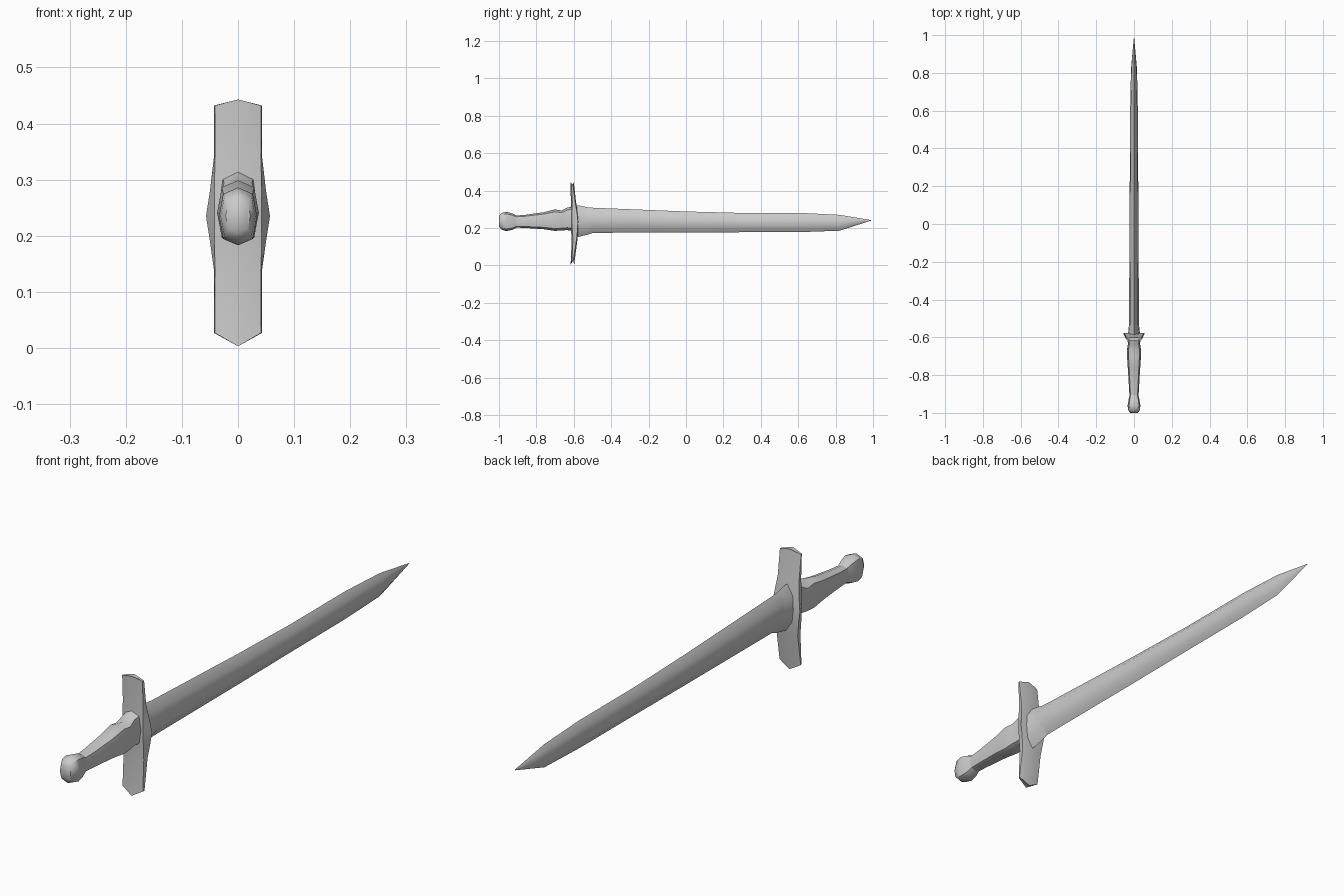
import bpy, bmesh
from math import radians

if "Cube" in bpy.data.objects:
    bpy.data.objects.remove(bpy.data.objects["Cube"])


def loft(name, rings, angle=50):
    """Skin a list of equal-length point rings and cap both ends."""
    bm = bmesh.new()
    loops = [[bm.verts.new(p) for p in ring] for ring in rings]
    n = len(loops[0])
    for a, b in zip(loops, loops[1:]):
        for i in range(n):
            j = (i + 1) % n
            bm.faces.new((a[i], a[j], b[j], b[i]))
    bm.faces.new(loops[0])
    bm.faces.new(loops[-1])
    bmesh.ops.remove_doubles(bm, verts=bm.verts, dist=1e-5)
    bmesh.ops.recalc_face_normals(bm, faces=bm.faces)
    mesh = bpy.data.meshes.new(name)
    bm.to_mesh(mesh)
    bm.free()
    ob = bpy.data.objects.new(name, mesh)
    bpy.context.collection.objects.link(ob)
    bpy.context.view_layer.objects.active = ob
    ob.select_set(True)
    bpy.ops.object.shade_smooth_by_angle(angle=radians(angle))
    ob.select_set(False)
    return ob


def along_y(section, stations):
    """Place a unit section at stations (y, half width, bottom z, top z)."""
    return [[(u * w, y, (lo + hi) / 2 + v * (hi - lo) / 2) for u, v in section]
            for y, w, lo, hi in stations]


OCTAGON = [(0, 1), (.78, .78), (1, 0), (.78, -.78),
           (0, -1), (-.78, -.78), (-1, 0), (-.78, .78)]
BLADE = [(0, 1), (.8, .55), (1, 0), (.8, -.55),
         (0, -1), (-.8, -.55), (-1, 0), (-.8, .55)]

# Blade: slightly tapering, with a long point
loft("blade", along_y(BLADE, [
    (-.60, .027, .170, .318), (-.50, .026, .174, .308), (0, .024, .175, .288),
    (.30, .022, .177, .280), (.62, .020, .178, .280), (.82, .016, .185, .270),
    (.99, .0005, .239, .242)]))

# Collar where the blade meets the guard
loft("blade_collar", along_y(BLADE, [
    (-.59, .034, .150, .322), (-.56, .029, .156, .318),
    (-.525, .026, .164, .310), (-.49, .025, .176, .305)]))

# Grip: swelling toward the guard
loft("grip", along_y(OCTAGON, [
    (-.91, .024, .202, .266), (-.86, .027, .200, .270), (-.76, .033, .193, .284),
    (-.70, .037, .184, .299), (-.665, .037, .187, .293), (-.635, .032, .188, .308),
    (-.60, .036, .184, .318)]))

# Pommel: rounded knob
loft("pommel", along_y(OCTAGON, [
    (-1.0, .022, .206, .265), (-.985, .031, .190, .280), (-.96, .034, .183, .286),
    (-.93, .029, .189, .278), (-.905, .023, .202, .266)]))

# Crossguard: stations (edge z, middle z, back half width, front half width, back y, front y)
rings = []
for ze, zm, wb, wf, yb, yf in [
        (.027, .003, .041, .043, -.614, -.600), (.14, .14, .041, .043, -.608, -.582),
        (.19, .19, .042, .050, -.612, -.577), (.235, .235, .042, .057, -.614, -.575),
        (.28, .28, .042, .050, -.614, -.580), (.34, .34, .041, .043, -.612, -.590),
        (.432, .443, .041, .043, -.616, -.602)]:
    rings.append([(-wb, yb + .004, ze), (0, yb - .003, zm), (wb, yb + .004, ze),
                  (wf, yf - .003, ze), (0, yf + .002, zm), (-wf, yf - .003, ze)])
loft("crossguard", rings, 40)
